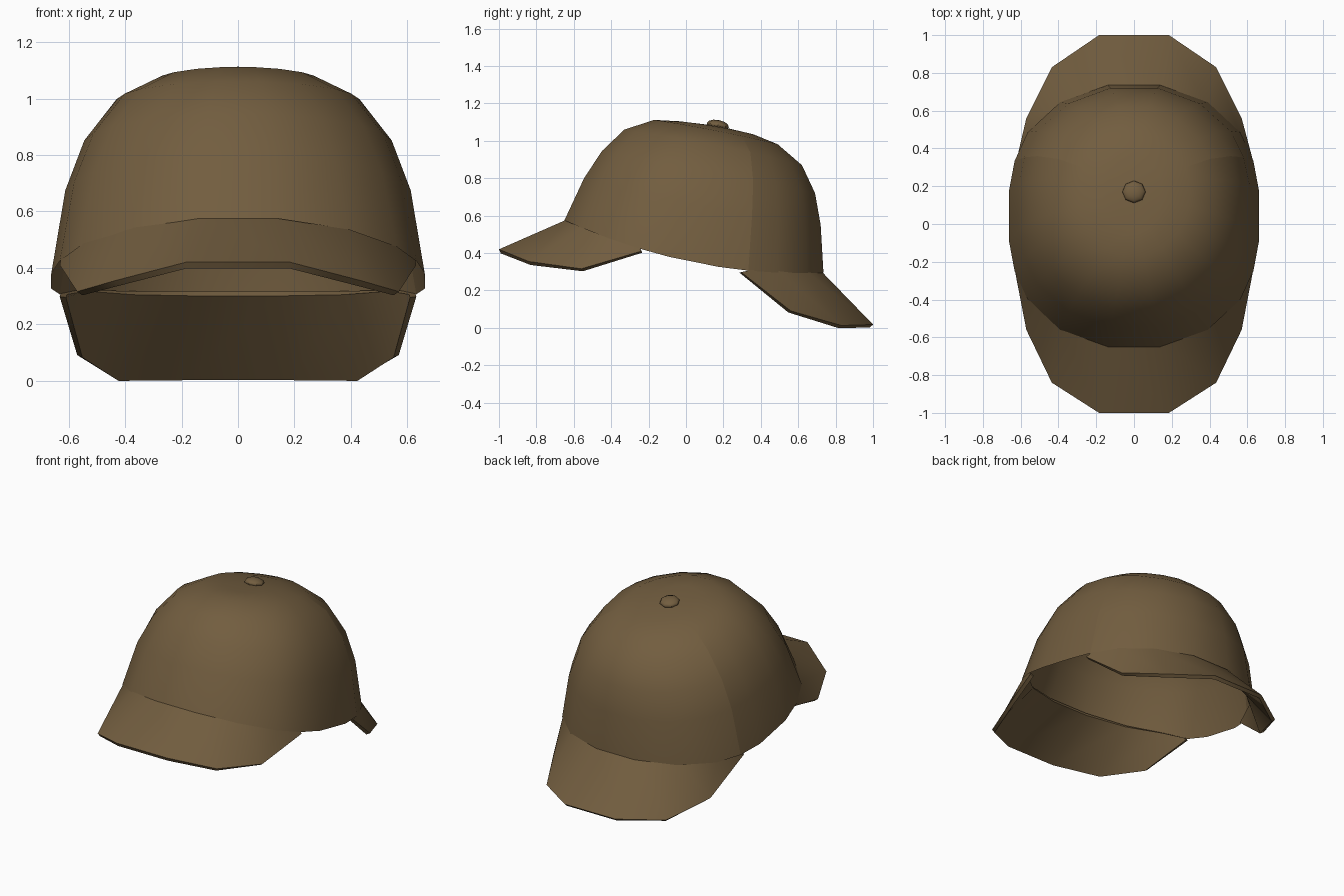
import bpy, math
from mathutils import Vector

if "Cube" in bpy.data.objects:
    bpy.data.objects.remove(bpy.data.objects["Cube"])

cloth = bpy.data.materials.new("brown cloth")
cloth.diffuse_color = (0.168, 0.11, 0.05, 1)
cloth.use_nodes = True
cloth.node_tree.nodes["Principled BSDF"].inputs["Base Color"].default_value = cloth.diffuse_color


def finish(ob, thickness=0.0):
    """Colour, optional cloth thickness, smooth shading."""
    ob.data.materials.append(cloth)
    bpy.context.view_layer.objects.active = ob
    ob.select_set(True)
    if thickness:
        mod = ob.modifiers.new("thickness", 'SOLIDIFY')
        mod.thickness, mod.offset = thickness, -1
        bpy.ops.object.modifier_apply(modifier=mod.name)
    bpy.ops.object.shade_smooth_by_angle(angle=math.radians(35), keep_sharp_edges=True)
    ob.select_set(False)


def build(name, verts, faces, thickness, seam=None):
    me = bpy.data.meshes.new(name)
    me.from_pydata(verts, [], faces)
    for e in me.edges:
        if seam and seam(*e.vertices):
            e.use_edge_sharp = True
    ob = bpy.data.objects.new(name, me)
    bpy.context.collection.objects.link(ob)
    finish(ob, thickness)
    return ob


# Normalised oval: front right quarter, then mirrored to the back and the left
quarter = [(0.21, -1), (0.59, -0.87), (0.85, -0.64), (0.955, -0.42), (1, -0.19)]
right = quarter + [(x, -y) for x, y in reversed(quarter)]
oval = right + [(-x, y) for x, y in reversed(right)]
N = len(oval)


def ring(k, half_width, y_front, y_back, z_front, z_side, z_back):
    """Tilted oval, rounder with each level, height varying from front to back."""
    mid, half = (y_front + y_back) / 2, (y_back - y_front) / 2
    a, b = (z_front + z_back) / 2 - z_side, (z_back - z_front) / 2
    t = min(1, k / 4)
    pts = []
    for x, c in oval:
        rx = math.copysign(max(0.18, math.sqrt(1 - c * c)), x)
        pts.append((half_width * (x + (rx - x) * t), mid + c * half, z_side + b * c + a * c * c))
    return pts


# Crown: rings lofted from the rim to the top
levels = [
    (0.662, -0.65, 0.735, 0.575, 0.35, 0.295),
    (0.615, -0.545, 0.72, 0.80, 0.65, 0.55),
    (0.55, -0.45, 0.69, 0.945, 0.83, 0.72),
    (0.437, -0.33, 0.62, 1.06, 0.98, 0.87),
    (0.297, -0.17, 0.49, 1.112, 1.055, 0.982),
    (0.15, -0.04, 0.36, 1.105, 1.077, 1.035),
]
rings = [ring(k, *lv) for k, lv in enumerate(levels)]
verts = [p for r in rings for p in r] + [(0, 0.17, 1.08)]
faces = []
for k in range(len(rings) - 1):
    for i in range(N):
        j = (i + 1) % N
        faces.append((k * N + i, k * N + j, (k + 1) * N + j, (k + 1) * N + i))
top = (len(rings) - 1) * N
faces += [(top + i, top + (i + 1) % N, top + N) for i in range(N)]
# panel seams run up both sides, behind the middle
build("crown", verts, faces, 0,
      seam=lambda p, q: p % N == q % N and p % N in (6, 13) and max(p, q) < top)

rim = [(x * 0.995, y * 0.995, z) for x, y, z in rings[0]]


def brim(name, edge, outer):
    """Strip tucked under the rim; both half-edges run centre to side."""
    def both(pts):
        return [(-x, y, z) for x, y, z in reversed(pts)] + list(pts)
    inner = []
    for p, q in zip(edge, outer):
        d = Vector(p) - Vector(q)
        inner.append(tuple(Vector(p) + d * min(0.03 / d.length, 0.3)))
    a, b = both(inner), both(outer)
    n = len(a)
    fs = [(i, n + i, n + i + 1, i + 1) for i in range(n - 1)]
    if a[0][1] > 0:                 # upper side faces outward
        fs = [f[::-1] for f in fs]
    return build(name, a + b, fs, 0.024)


# Front and back brims
brim("front_brim", rim[0:4],
     [(0.185, -1.0, 0.42), (0.435, -0.84, 0.355), (0.57, -0.56, 0.316), (0.632, -0.24, 0.41)])
brim("back_brim", rim[9:5:-1],
     [(0.185, 1.0, 0.018), (0.435, 0.83, 0.013), (0.57, 0.56, 0.091), (0.632, 0.295, 0.298)])

# Button on top
bpy.ops.mesh.primitive_uv_sphere_add(segments=8, ring_count=6, radius=1,
                                     location=(0, 0.17, 1.084), rotation=(-0.18, 0, 0))
button = bpy.context.object
button.name = "top_button"
button.scale = (0.062, 0.06, 0.028)
finish(button)
